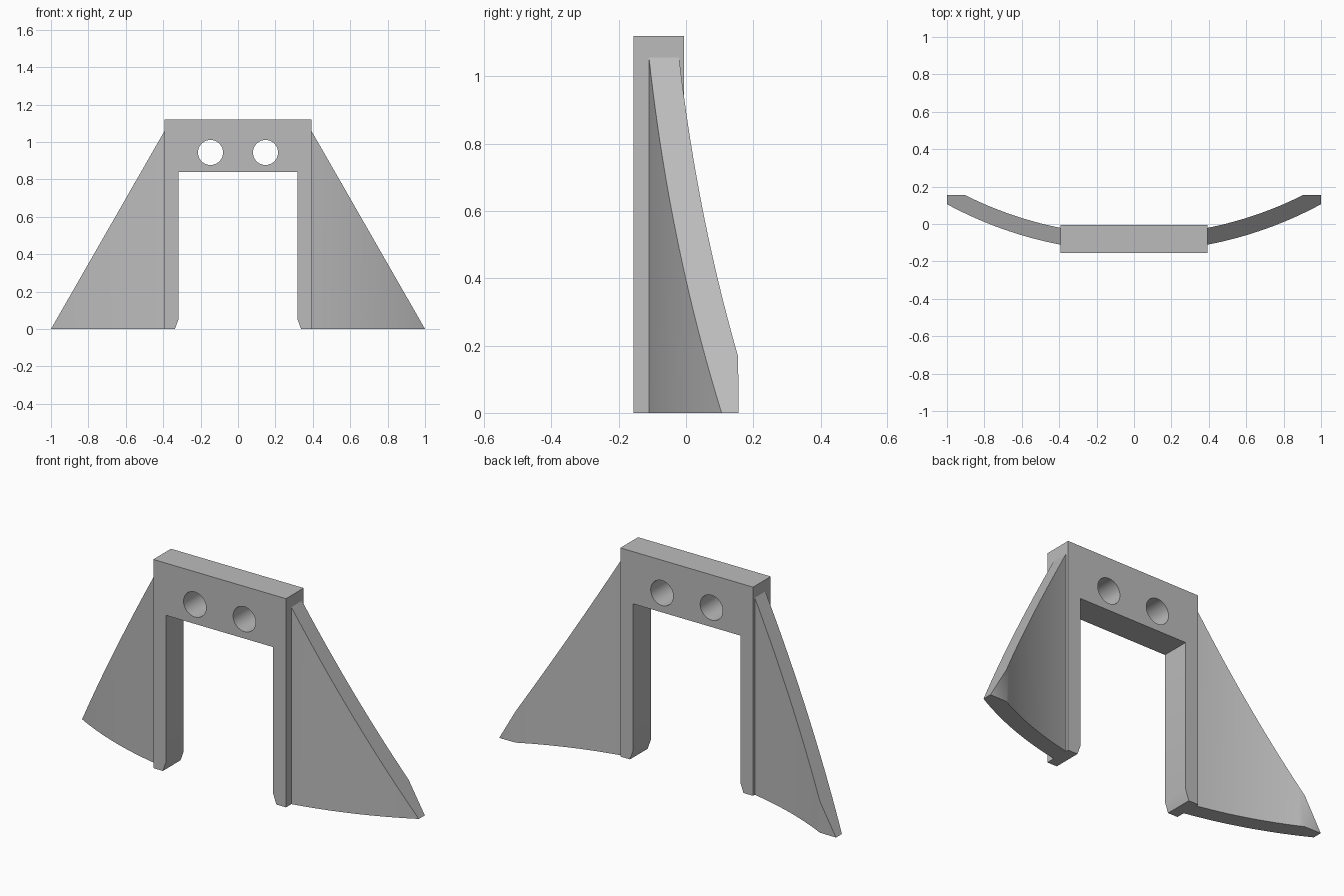
import bpy, bmesh, math
from mathutils import Vector

cube = bpy.data.objects.get("Cube")
if cube:
    bpy.data.objects.remove(cube, do_unlink=True)

grey = bpy.data.materials.new("plain grey")
colour = (0.5, 0.5, 0.5, 1)
grey.diffuse_color = colour
grey.use_nodes = True
grey.node_tree.nodes["Principled BSDF"].inputs["Base Color"].default_value = colour

HALF_W, DEPTH, HEIGHT = 0.394, 0.156, 1.12


def prism(bm, outline, direction):
    """Extrude a flat outline into a closed solid."""
    face = bm.faces.new([bm.verts.new(p) for p in outline])
    out = bmesh.ops.extrude_face_region(bm, geom=[face])
    verts = [g for g in out["geom"] if isinstance(g, bmesh.types.BMVert)]
    bmesh.ops.translate(bm, verts=verts, vec=direction)


def finish(bm, name):
    bmesh.ops.recalc_face_normals(bm, faces=bm.faces)
    mesh = bpy.data.meshes.new(name)
    bm.to_mesh(mesh)
    bm.free()
    mesh.materials.append(grey)
    obj = bpy.data.objects.new(name, mesh)
    bpy.context.collection.objects.link(obj)
    return obj


def smooth(obj):
    bpy.ops.object.select_all(action="DESELECT")
    obj.select_set(True)
    bpy.context.view_layer.objects.active = obj
    bpy.ops.object.shade_smooth_by_angle(angle=math.radians(30))


# Upright portal frame with chamfered inner feet
half = [(HALF_W, HEIGHT), (HALF_W, 0), (0.337, 0), (0.318, 0.053), (0.318, 0.84)]
outline = half + [(-x, z) for x, z in reversed(half)]
bm = bmesh.new()
prism(bm, [(x, -DEPTH, z) for x, z in outline], (0, 0.15, 0))
frame = finish(bm, "portal_frame")

# Two round holes through the lintel
bm = bmesh.new()
for x in (-0.147, 0.147):
    ring = [(x + 0.067 * math.cos(a), -0.3, 0.944 + 0.067 * math.sin(a))
            for a in (math.tau * i / 48 for i in range(48))]
    prism(bm, ring, (0, 0.5, 0))
cutter = finish(bm, "hole_cutter")
cutter.hide_render = True
mod = frame.modifiers.new("holes", "BOOLEAN")
mod.object = cutter
mod.solver = "EXACT"
bpy.context.view_layer.objects.active = frame
bpy.ops.object.modifier_apply(modifier=mod.name)
bpy.data.objects.remove(cutter, do_unlink=True)
smooth(frame)


# Curved wings: concentric arcs in plan, cut by a sloping plane
def arc(radius, x_end, steps=20):
    xs = [HALF_W + (x_end - HALF_W) * i / steps for i in range(steps + 1)]
    return [(x, 1.9525 - math.sqrt(radius ** 2 - x * x)) for x in xs]


def wing(name, side):
    plan = arc(2.1, 1.0) + [(1.0, DEPTH)] + arc(2.012, 0.904)[::-1]
    bm = bmesh.new()
    prism(bm, [(side * x, y, 0) for x, y in plan], (0, 0, 1.3))
    slope = Vector((side * 1.057, 0, 1 - HALF_W))
    bmesh.ops.bisect_plane(bm, geom=bm.verts[:] + bm.edges[:] + bm.faces[:],
                           dist=1e-5, plane_co=(side, 0, 0),
                           plane_no=slope, clear_outer=True)
    rim = [e for e in bm.edges if e.is_boundary]
    bmesh.ops.holes_fill(bm, edges=rim, sides=0)
    smooth(finish(bm, name))


wing("left_wing", 1)
wing("right_wing", -1)
